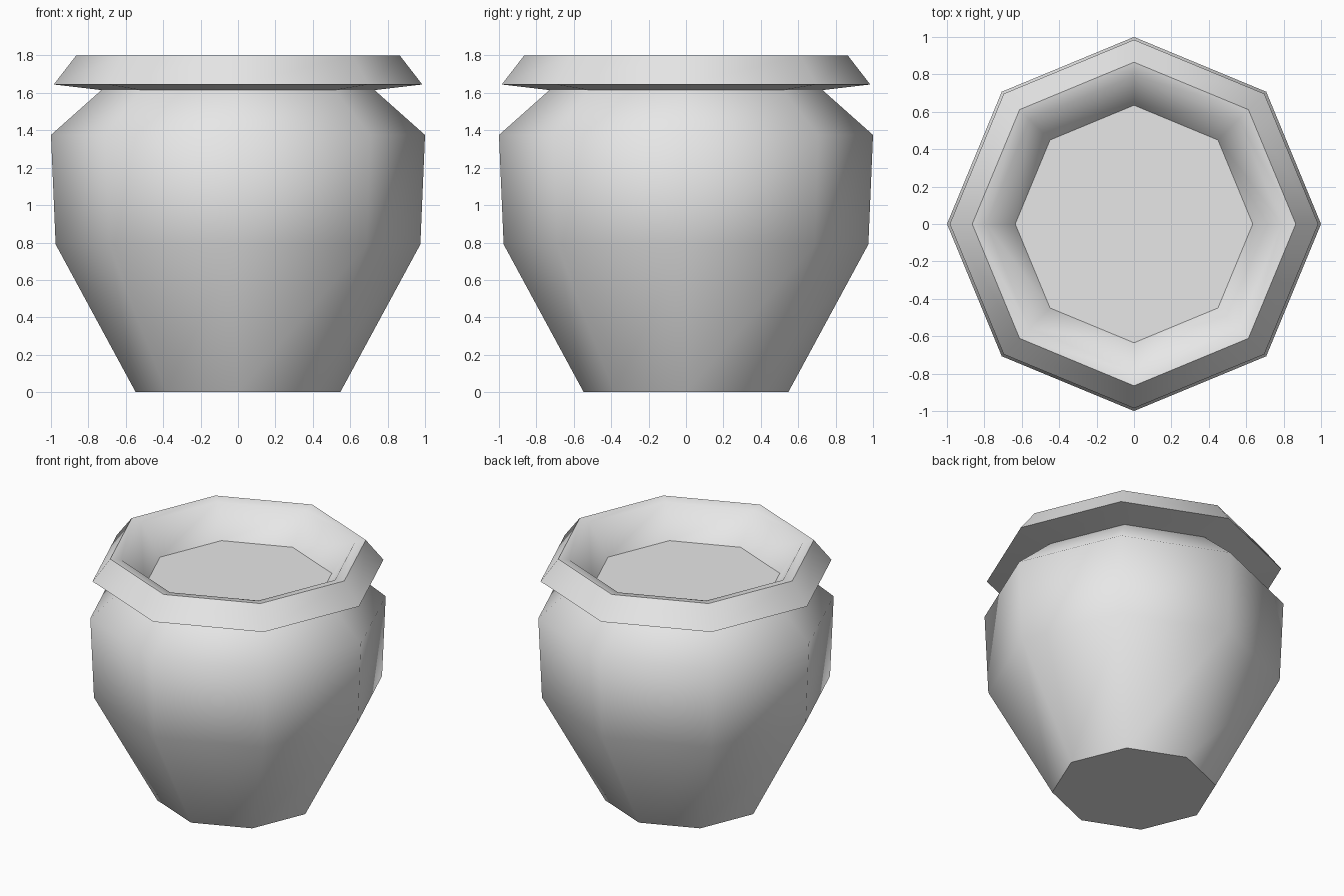
import bpy
import bmesh
import math

SIDES = 8

# Remove the default cube only
cube = bpy.data.objects.get("Cube")
if cube:
    bpy.data.objects.remove(cube, do_unlink=True)

# Single plain material
clay = bpy.data.materials.new("light_grey_clay")
clay.use_nodes = True
colour = (0.8, 0.8, 0.8, 1.0)
clay.diffuse_color = colour
clay.node_tree.nodes["Principled BSDF"].inputs["Base Color"].default_value = colour

# Profile (radius, height) from the foot, over the rim, to the recessed floor
PROFILE = [
    (0.547, 0.0),     # foot
    (0.975, 0.79),    # belly
    (1.0, 1.375),     # shoulder
    (0.73, 1.615),    # neck
    (0.985, 1.645),   # flared rim, lower edge
    (0.865, 1.8),     # rim, upper edge
    (0.79, 1.787),    # inner lip
    (0.635, 1.574),   # recessed floor
]


def lathe(name, profile, sides):
    """Sweep a profile round z and cap both ends."""
    bm = bmesh.new()
    rings = []
    for radius, height in profile:
        angles = [math.tau * i / sides for i in range(sides)]
        rings.append([bm.verts.new((radius * math.cos(a), radius * math.sin(a), height))
                      for a in angles])
    for low, high in zip(rings, rings[1:]):
        for i in range(sides):
            j = (i + 1) % sides
            bm.faces.new((low[i], low[j], high[j], high[i]))
    bm.faces.new(rings[0][::-1])
    bm.faces.new(rings[-1])
    mesh = bpy.data.meshes.new(name)
    bm.to_mesh(mesh)
    bm.free()
    obj = bpy.data.objects.new(name, mesh)
    bpy.context.collection.objects.link(obj)
    return obj


# Pot with soft sides and crisp foot, neck and rim edges
pot = lathe("pot", PROFILE, SIDES)
pot.data.materials.append(clay)
bpy.ops.object.select_all(action='DESELECT')
pot.select_set(True)
bpy.context.view_layer.objects.active = pot
bpy.ops.object.shade_smooth_by_angle(angle=math.radians(52))
